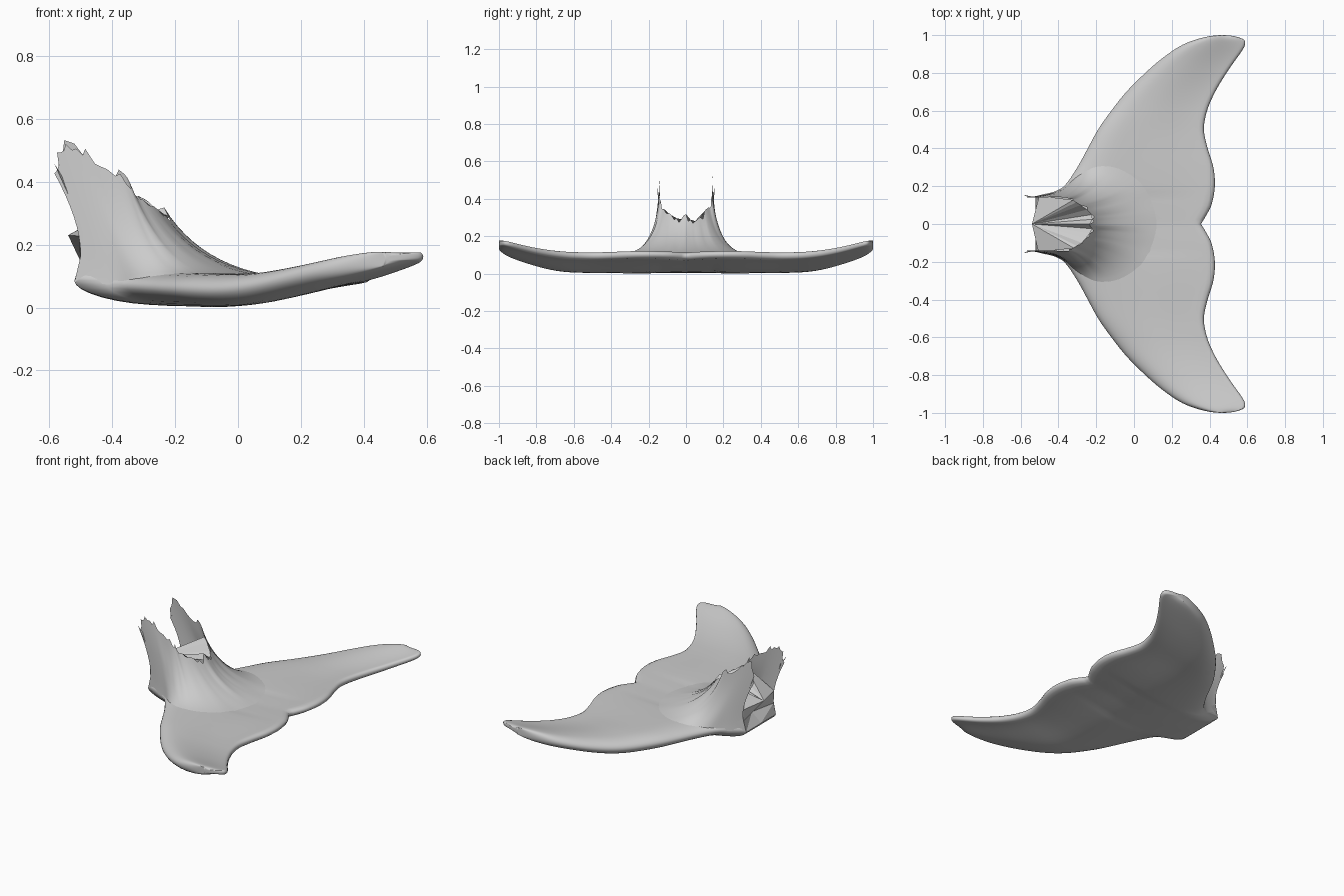
import bpy, math, random
from mathutils import Vector

if "Cube" in bpy.data.objects:
    bpy.data.objects.remove(bpy.data.objects["Cube"])

random.seed(4)


def curve(keys):
    """Smooth (Hermite) interpolation through (t, value) keys."""
    def slope(i):
        a, b = keys[max(i - 1, 0)], keys[min(i + 1, len(keys) - 1)]
        return (b[1] - a[1]) / (b[0] - a[0])

    def f(t):
        t = min(max(t, keys[0][0]), keys[-1][0])
        i = 0
        while i < len(keys) - 2 and t > keys[i + 1][0]:
            i += 1
        (t0, v0), (t1, v1) = keys[i], keys[i + 1]
        d = t1 - t0
        u = (t - t0) / d
        return ((2*u**3 - 3*u*u + 1) * v0 + (u**3 - 2*u*u + u) * d * slope(i)
                + (3*u*u - 2*u**3) * v1 + (u**3 - u*u) * d * slope(i + 1))
    return f


def span_curve(keys):
    """Keys given by span y, interpolated over asin(y) so the tips are round."""
    f = curve([(math.asin(y), v) for y, v in keys])
    return lambda y: f(math.asin(min(abs(y), 1.0)))


def make(name, verts, faces, smooth=True):
    me = bpy.data.meshes.new(name)
    me.from_pydata([tuple(v) for v in verts], [], faces)
    me.validate()
    ob = bpy.data.objects.new(name, me)
    bpy.context.collection.objects.link(ob)
    for p in me.polygons:
        p.use_smooth = smooth
    return ob


# Fluke outline, camber and thickness
lead = span_curve([(0, -.52), (.12, -.52), (.15, -.515), (.17, -.42), (.2, -.37), (.3, -.3),
                   (.4, -.245), (.5, -.19), (.6, -.12), (.7, -.04), (.8, .06), (.9, .18),
                   (.95, .26), (.98, .34), (1, .47)])
trail = span_curve([(0, .355), (.05, .385), (.1, .41), (.2, .428), (.3, .42), (.4, .39),
                    (.5, .37), (.6, .387), (.7, .43), (.8, .49), (.9, .56), (.95, .588),
                    (.98, .575), (1, .47)])
camber = curve([(-.52, .085), (-.35, .07), (-.2, .06), (0, .056), (.2, .076), (.42, .102), (.6, .125)])
thick = span_curve([(0, .056), (.6, .05), (.85, .04), (.97, .033), (1, .02)])


def round_end(d, w):
    return math.sqrt(max(0, 1 - (1 - min(d / w, 1)) ** 2))


def fluke_z(x, y, side):
    a, b = lead(y), trail(y)
    s = (x - a) / (b - a) if b - a > 1e-5 else 0
    s = min(max(s, 0), 1)
    k = min(max((s - .3) / .7, 0), 1)
    h = thick(y) * round_end(s, .25) * round_end(1 - s, .04) * (1 - .6 * k * k * (3 - 2 * k))
    lift = .047 * max(0, (abs(y) - .6) / .4) ** 2
    return camber(x) + lift + side * h


# Fluke: closed sections swept across the span
N, M = 64, 20
verts, faces = [], []
for i in range(-N, N + 1):
    y = math.sin(i / N * math.pi / 2)
    for j in range(2 * M):
        a = math.pi * j / M
        s = (1 - math.cos(a)) / 2
        x = lead(y) + s * (trail(y) - lead(y))
        verts.append((x, y, fluke_z(x, y, 1 if j < M else -1)))
R = 2 * M
for i in range(2 * N):
    for j in range(R):
        k = (j + 1) % R
        q = [i*R + j, i*R + k, (i+1)*R + k, (i+1)*R + j]
        cx = sum(verts[n][0] for n in q) / 4
        cy = sum(verts[n][1] for n in q) / 4
        # leave the top open beneath the hollow stem
        if j < M and cx < -.05 and abs(cy) < .14:
            continue
        faces.append(q[::-1])
make("tail_fluke", verts, faces)

# Stem: flared wall, each column is (torn top, bend, base on the fluke)
cols = [((-.58, .14, .42), (-.46, .155, .2), (-.52, .147, .08)),
        ((-.57, .14, .51), (-.45, .155, .2), (-.45, .162, .07)),
        ((-.52, .14, .52), (-.40, .16, .18), (-.37, .195, .07)),
        ((-.44, .14, .46), (-.34, .165, .16), (-.29, .26, .08)),
        ((-.36, .14, .42), (-.28, .165, .14), (-.19, .31, .1)),
        ((-.33, .125, .37), (-.22, .15, .14), (-.07, .30, .1)),
        ((-.28, .10, .33), (-.16, .11, .13), (.05, .22, .11)),
        ((-.23, .05, .29), (-.12, .05, .13), (.11, .10, .115)),
        ((-.23, 0, .31), (-.12, 0, .13), (.13, 0, .115))]
full = cols + [tuple((p[0], -p[1], p[2]) for p in c) for c in cols[-2::-1]]
fs = [[curve([(i, c[k][a]) for i, c in enumerate(full)]) for a in range(3)] for k in range(3)]
SUB, V = 4, 12
count = (len(full) - 1) * SUB + 1
verts, faces = [], []
for i in range(count):
    t, b, g = (Vector([f(i / SUB) for f in fs[k]]) for k in range(3))
    g.z = fluke_z(g.x, g.y, 1) - .002
    t += (t - b).normalized() * random.uniform(-.035, .012)
    for j in range(V + 1):
        v = (j / V)
        verts.append(g * (1-v)**2 + b * 2*v*(1-v) + t * v*v)
W = V + 1
for i in range(count - 1):
    for j in range(V):
        faces.append([i*W + j, i*W + j + 1, (i+1)*W + j + 1, (i+1)*W + j])
make("stem_wall", verts, faces)

# Torn closure: faceted sheet from the back edges to the front rim
top = lambda i: verts[i * W + V]
last = (count - 1) * W
rim = [top(i) for i in range(5 * SUB, count - 5 * SUB, 2)]
edge = [verts[0], verts[3], verts[6]]
other = [verts[last], verts[last + 3], verts[last + 6]]
mids = [Vector((-.52, 0, .085)), Vector((-.47, .02, .15)), Vector((-.54, 0, .23))]
pts = edge + mids + other + rim
faces = []
for r in range(2):
    for a, b in ((0, 3), (3, 6)):
        faces += [[a + r, b + r, b + r + 1], [a + r, b + r + 1, a + r + 1]]
loop = [2] + list(range(9, 9 + len(rim))) + [8]
faces += [[5, a, b] for a, b in zip(loop, loop[1:])]
make("torn_closure", pts, faces, smooth=False)

# Loose shards at the lower back corners
for s, name in ((1, "shard_left"), (-1, "shard_right")):
    p = [(-.52, .147 * s, .08), (-.45, .165 * s, .13), (-.5, .15 * s, .165), (-.585, .155 * s, .46),
         (-.54, .145 * s, .36), (-.555, .14 * s, .41)]
    make(name, p, [[0, 1, 2], [3, 4, 5]], smooth=False)
